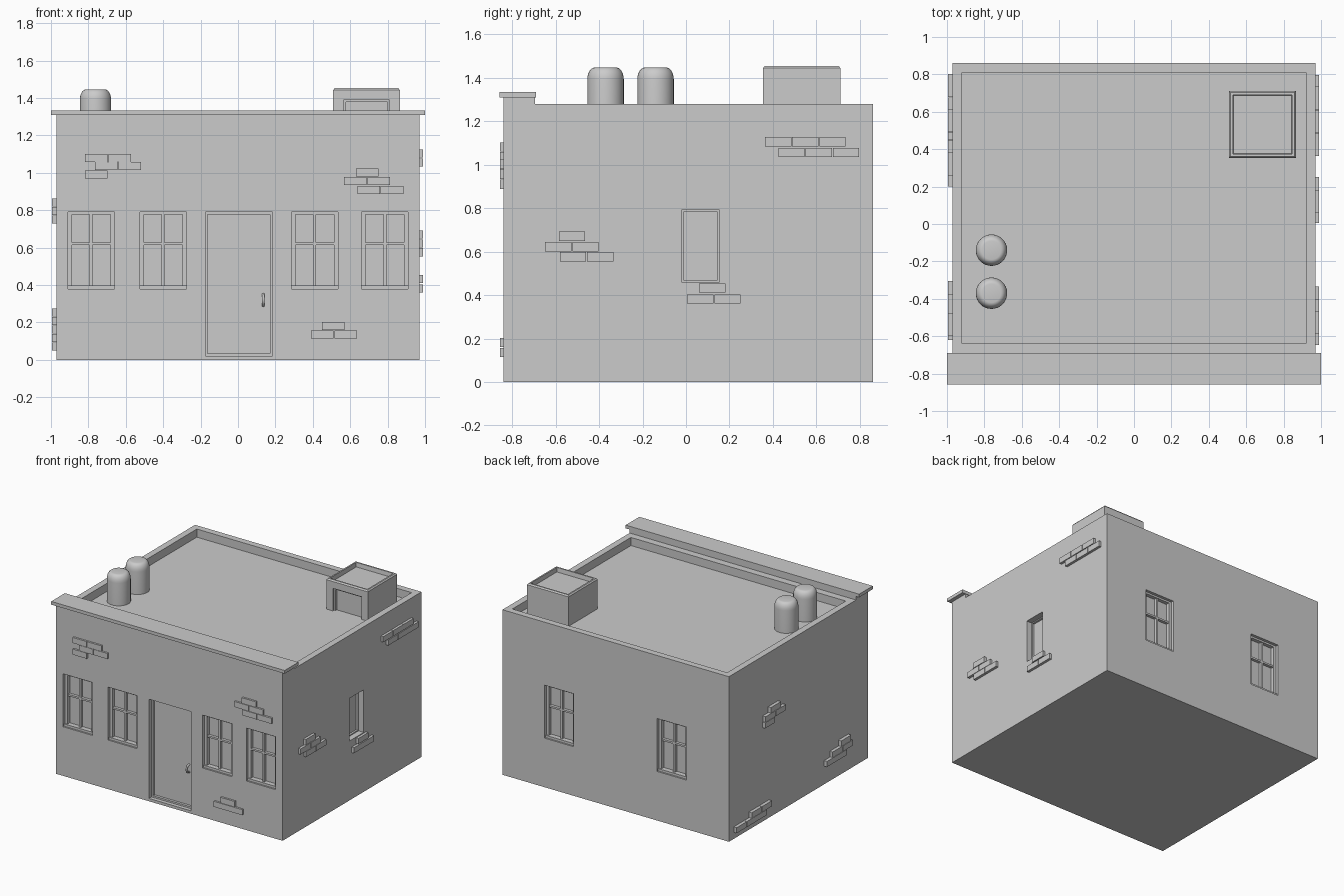
import bpy, bmesh, math
from mathutils import Vector

if "Cube" in bpy.data.objects:
    bpy.data.objects.remove(bpy.data.objects["Cube"])

# Each wall maps (u along wall, z, d outward) to world space
WALLS = {
    "front": lambda u, z, d: Vector((u, -0.84 - d, z)),
    "back": lambda u, z, d: Vector((u, 0.86 + d, z)),
    "right": lambda u, z, d: Vector((0.97 + d, u, z)),
    "left": lambda u, z, d: Vector((-0.97 - d, u, z)),
}


def add_box(bm, a, b):
    a, b = Vector(a), Vector(b)
    vs = bmesh.ops.create_cube(bm, size=1)["verts"]
    for v in vs:
        v.co = Vector([(a[i] + b[i]) / 2 + v.co[i] * abs(b[i] - a[i]) for i in range(3)])


def wall_box(bm, wall, u0, u1, z0, z1, d0, d1):
    f = WALLS[wall]
    add_box(bm, f(u0, z0, d0), f(u1, z1, d1))


def finish(bm, name):
    bmesh.ops.recalc_face_normals(bm, faces=bm.faces)
    me = bpy.data.meshes.new(name)
    bm.to_mesh(me)
    bm.free()
    ob = bpy.data.objects.new(name, me)
    bpy.context.collection.objects.link(ob)
    return ob


def select(ob):
    bpy.ops.object.select_all(action='DESELECT')
    ob.select_set(True)
    bpy.context.view_layer.objects.active = ob


def cut(ob, bm):
    cutter = finish(bm, "cutter")
    cutter.hide_render = True
    m = ob.modifiers.new("cut", 'BOOLEAN')
    m.operation, m.solver, m.object = 'DIFFERENCE', 'EXACT', cutter
    select(ob)
    bpy.ops.object.modifier_apply(modifier="cut")
    bpy.data.objects.remove(cutter)


def lathe(name, x, y, profile, n, turn=0.0):
    bm = bmesh.new()
    rings = [[bm.verts.new((x + r * math.cos(turn + math.tau * i / n),
                            y + r * math.sin(turn + math.tau * i / n), z))
              for i in range(n)] for r, z in profile]
    for a, b in zip(rings, rings[1:]):
        for i in range(n):
            j = (i + 1) % n
            bm.faces.new((a[i], a[j], b[j], b[i]))
    bm.faces.new(rings[0][::-1])
    bm.faces.new(rings[-1])
    return finish(bm, name)


WINDOWS = [("front", u) for u in (-0.785, -0.4, 0.41, 0.785)] + [("back", -0.48), ("back", 0.485)]
W, Z0, Z1 = 0.125, 0.38, 0.79
FLOOR = 1.215

# Building shell with the roof well and wall openings cut out
bm = bmesh.new()
add_box(bm, (-0.97, -0.84, 0), (0.97, 0.86, 1.278))
walls = finish(bm, "walls")
bm = bmesh.new()
add_box(bm, (-0.92, -0.64, FLOOR), (0.92, 0.81, 1.5))
for wall, u in WINDOWS:
    wall_box(bm, wall, u - W, u + W, Z0, Z1, -0.05, 0.1)
wall_box(bm, "front", -0.175, 0.185, 0.022, 0.79, -0.05, 0.1)
wall_box(bm, "right", -0.02, 0.153, 0.46, 0.79, -0.06, 0.1)
cut(walls, bm)

# Window frames with crossbars
for k, (wall, u) in enumerate(WINDOWS):
    bm = bmesh.new()
    for s in (-1, 1):
        wall_box(bm, wall, u + s * W, u + s * (W - 0.022), Z0, Z1, -0.055, -0.022)
    wall_box(bm, wall, u - W, u + W, Z1 - 0.014, Z1, -0.055, -0.022)
    wall_box(bm, wall, u - W, u + W, Z0, Z0 + 0.018, -0.055, -0.012)
    wall_box(bm, wall, u - 0.008, u + 0.008, Z0, Z1, -0.055, -0.028)
    wall_box(bm, wall, u - W, u + W, 0.614, 0.628, -0.055, -0.028)
    finish(bm, f"window_frame_{k + 1}")

# Plain frames: door and narrow side window
for name, wall, u0, u1, z0, z1, t, d in (
        ("door_frame", "front", -0.175, 0.185, 0.022, 0.79, 0.013, -0.03),
        ("side_window_frame", "right", -0.02, 0.153, 0.46, 0.79, 0.008, -0.045)):
    bm = bmesh.new()
    wall_box(bm, wall, u0, u0 + t, z0, z1, -0.065, d)
    wall_box(bm, wall, u1 - t, u1, z0, z1, -0.065, d)
    wall_box(bm, wall, u0, u1, z1 - t, z1, -0.065, d)
    wall_box(bm, wall, u0, u1, z0, z0 + t, -0.065, d)
    finish(bm, name)

# Door handle: small bent bar
cu = bpy.data.curves.new("door_handle", 'CURVE')
cu.dimensions, cu.bevel_depth, cu.bevel_resolution, cu.use_fill_caps = '3D', 0.007, 2, True
sp = cu.splines.new('POLY')
pts = [(0.29, -0.052), (0.297, -0.025), (0.32, -0.016), (0.343, -0.025), (0.35, -0.052)]
sp.points.add(len(pts) - 1)
for p, (z, d) in zip(sp.points, pts):
    p.co = (*WALLS["front"](0.135, z, d), 1)
bpy.context.collection.objects.link(bpy.data.objects.new("door_handle", cu))

# Exposed brick patches: (first u, z, brick count) per row
L, H = 0.125, 0.043
BRICKS = {
    "front": (0.015, [(-0.818, 1.059, 2), (-0.765, 1.014, 2), (-0.818, 0.969, 1),
                      (0.63, 0.98, 1), (0.567, 0.934, 2), (0.638, 0.888, 2),
                      (0.448, 0.16, 1), (0.39, 0.114, 2)]),
    "right": (0.02, [(0.363, 1.083, 3), (0.425, 1.034, 3),
                     (-0.585, 0.648, 1), (-0.648, 0.6, 2), (-0.58, 0.554, 2),
                     (0.06, 0.411, 1), (0.005, 0.36, 2)]),
    "left": (0.025, [(0.26, 0.82, 1), (0.2, 0.774, 2), (0.33, 0.728, 1),
                     (-0.6, 0.233, 1), (-0.62, 0.187, 2), (-0.55, 0.141, 2),
                     (0.37, 0.095, 2), (0.43, 0.05, 3)]),
}
for wall, (out, rows) in BRICKS.items():
    bm = bmesh.new()
    for u, z, n in rows:
        for i in range(n):
            wall_box(bm, wall, u + i * L, u + (i + 1) * L - 0.004, z, z + H, -0.008, out)
    finish(bm, f"bricks_{wall}")

# Front cornice: riser and overhanging cap
bm = bmesh.new()
add_box(bm, (-0.97, -0.84, 1.278), (0.97, -0.695, 1.312))
finish(bm, "cornice_riser")
bm = bmesh.new()
add_box(bm, (-1, -0.857, 1.308), (1, -0.69, 1.333))
finish(bm, "cornice_cap")

# Roof tanks with rounded shoulders
arc = [(0.05 + 0.034 * math.cos(a), 1.39 + 0.056 * math.sin(a))
       for a in (math.pi / 2 * i / 6 for i in range(7))]
for k, y in enumerate((-0.14, -0.37)):
    tank = lathe(f"roof_tank_{k + 1}", -0.762, y, [(0.084, FLOOR - 0.005)] + arc, 32)
    select(tank)
    bpy.ops.object.shade_smooth_by_angle(angle=math.radians(35))

# Roof access hut with chamfered rim, sunken top and doorway
q = math.sqrt(2)
hut = lathe("roof_hut", 0.687, 0.532,
            [(0.178 * q, FLOOR - 0.005), (0.178 * q, 1.443), (0.17 * q, 1.453),
             (0.159 * q, 1.453), (0.155 * q, 1.42)], 4, math.pi / 4)
bm = bmesh.new()
add_box(bm, (0.565, 0.2, FLOOR - 0.1), (0.81, 0.385, 1.39))
cut(hut, bm)
bm = bmesh.new()
for x in (0.565, 0.798):
    add_box(bm, (x, 0.37, FLOOR - 0.005), (x + 0.012, 0.39, 1.39))
add_box(bm, (0.565, 0.37, 1.378), (0.81, 0.39, 1.39))
finish(bm, "hut_door_frame")
